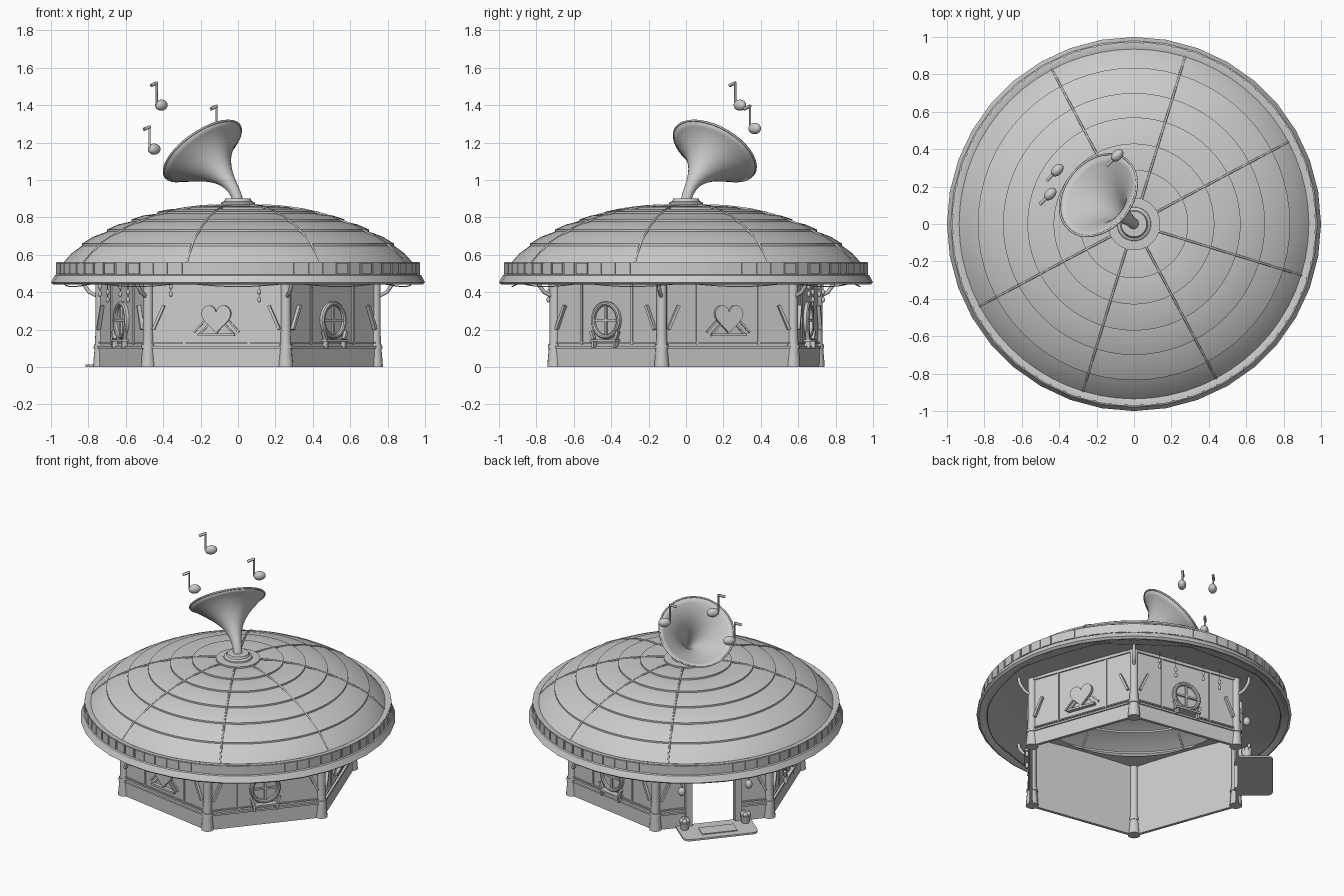
import bpy, bmesh
from math import sin, cos, pi, radians
from mathutils import Matrix, Vector

cube = bpy.data.objects.get("Cube")
if cube:
    bpy.data.objects.remove(cube)

grey = bpy.data.materials.new("plain_grey")
grey.use_nodes = True
grey.diffuse_color = (0.6, 0.6, 0.6, 1)
grey.node_tree.nodes["Principled BSDF"].inputs["Base Color"].default_value = (0.6, 0.6, 0.6, 1)

T = Matrix.Translation
POST_R = 0.757
APOTHEM = POST_R * cos(pi / 6)
HALF = POST_R / 2
WALL_TOP = 0.505
TURN = 350  # heading of the first corner post


def finish(name, bm, matrix=Matrix()):
    bmesh.ops.recalc_face_normals(bm, faces=bm.faces)
    mesh = bpy.data.meshes.new(name)
    bm.to_mesh(mesh)
    bm.free()
    mesh.materials.append(grey)
    ob = bpy.data.objects.new(name, mesh)
    ob.matrix_world = matrix
    bpy.context.collection.objects.link(ob)
    return ob


def box(name, M, loc, size, tilt=0):
    bm = bmesh.new()
    bmesh.ops.create_cube(bm, size=1)
    bmesh.ops.scale(bm, vec=size, verts=bm.verts)
    return finish(name, bm, M @ T(loc) @ Matrix.Rotation(tilt, 4, 'Y'))


def ball(name, M, loc, size):
    bm = bmesh.new()
    bmesh.ops.create_uvsphere(bm, u_segments=14, v_segments=8, radius=1)
    bmesh.ops.scale(bm, vec=size, verts=bm.verts)
    return finish(name, bm, M @ T(loc))


def lathe(name, profile, segs, M=Matrix(), closed=False):
    bm = bmesh.new()
    verts = [bm.verts.new((r, 0, z)) for r, z in profile]
    pairs = list(zip(verts, verts[1:])) + ([(verts[-1], verts[0])] if closed else [])
    edges = [bm.edges.new(p) for p in pairs]
    bmesh.ops.spin(bm, geom=verts + edges, axis=(0, 0, 1), cent=(0, 0, 0),
                   angle=2 * pi, steps=segs, use_merge=True)
    bmesh.ops.remove_doubles(bm, verts=bm.verts, dist=0.0001)
    return finish(name, bm, M)


def tube(name, points, radius, M=Matrix(), cyclic=False):
    curve = bpy.data.curves.new(name, 'CURVE')
    curve.dimensions = '3D'
    curve.bevel_depth = radius
    curve.bevel_resolution = 1
    curve.use_fill_caps = True
    spline = curve.splines.new('POLY')
    spline.points.add(len(points) - 1)
    for p, co in zip(spline.points, points):
        p.co = (*co, 1)
    spline.use_cyclic_u = cyclic
    curve.materials.append(grey)
    ob = bpy.data.objects.new(name, curve)
    ob.matrix_world = M
    bpy.context.collection.objects.link(ob)


def plate(name, outline, depth, M):
    # Outline lies in the local xz plane, extruded along y
    bm = bmesh.new()
    face = bm.faces.new([bm.verts.new((x, 0, z)) for x, z in outline])
    out = bmesh.ops.extrude_face_region(bm, geom=[face])
    bmesh.ops.translate(bm, vec=(0, depth, 0),
                        verts=[v for v in out["geom"] if isinstance(v, bmesh.types.BMVert)])
    return finish(name, bm, M)


def wall_frame(step):
    # Local x runs along the wall, y points outward
    return Matrix.Rotation(radians(TURN + 30 + 60 * step - 90), 4, 'Z') @ T((0, APOTHEM, 0))


# Stepped dome with ribs, one bay left plain above the door
tiers = [(0.935, 0.557), (0.835, 0.648), (0.70, 0.724), (0.57, 0.778),
         (0.43, 0.82), (0.29, 0.844), (0.14, 0.855)]
lip = 0.011
dome, rib = [], []
for i, (r, z) in enumerate(tiers):
    r2, z2 = tiers[i + 1] if i < len(tiers) - 1 else (0.0, 0.862)
    z += lip if i else 0
    dome += [(r, z), ((r + r2) / 2 + 0.004, (z + z2) / 2 + 0.006), (r2, z2)]
    rib += [(r, z - 0.002), ((r + r2) / 2, (z + z2) / 2 + 0.006)]
lathe("roof_dome", dome, 64)
for k in range(8):
    if k != 3:
        M = Matrix.Rotation(radians(28 + 45 * k), 4, 'Z')
        tube("roof_rib", [(r, 0, z) for r, z in rib[:-1]], 0.006, M)

# Eave rim, flared skirt and soffit
lathe("roof_eave", [(0.92, 0.55), (0.945, 0.56), (0.97, 0.56), (0.97, 0.495), (0.98, 0.49),
                    (1.0, 0.452), (0.985, 0.44), (0.955, 0.45), (0.92, 0.49)], 36, closed=True)
lathe("roof_soffit", [(0.96, 0.452), (0.8, 0.488), (0.62, 0.505)], 48)
TILES = 72
for k in range(TILES):
    M = Matrix.Rotation(2 * pi * k / TILES, 4, 'Z')
    box("rim_tile", M, (0.965, 0, 0.527), (0.016, 0.072, 0.06))

# Draped string under the eave
steps = 160
tube("eave_string", [(0.93 * cos(2 * pi * i / steps), 0.93 * sin(2 * pi * i / steps),
                      0.45 - 0.02 * abs(sin(10 * pi * i / steps))) for i in range(steps)],
     0.003, cyclic=True)

# Posts with flared feet
for k in range(6):
    M = Matrix.Rotation(radians(TURN + 60 * k), 4, 'Z') @ T((POST_R - 0.01, 0, 0))
    lathe("corner_post", [(0, 0), (0.04, 0), (0.038, 0.03), (0.029, 0.13), (0.027, 0.2),
                          (0.027, 0.53), (0, 0.53)], 14, M)
    lathe("post_collar", [(0.03, 0.1), (0.037, 0.1), (0.035, 0.12), (0.028, 0.12)], 14, M)
    tube("post_bracket", [(0.02, 0, 0.38), (0.06, 0, 0.4), (0.09, 0, 0.44), (0.1, 0, 0.49)], 0.011, M)


def trim(M, sides):
    # Base boards and rails for the given stretches of a wall
    for x0, x1 in sides:
        c, w = (x0 + x1) / 2, x1 - x0
        box("base_board", M, (c, -0.002, 0.05), (w, 0.02, 0.1))
        box("base_rail", M, (c, 0.004, 0.105), (w, 0.026, 0.012))
        box("thin_rail", M, (c, 0.002, 0.13), (w, 0.014, 0.008))
        box("top_rail", M, (c, 0.002, 0.487), (w, 0.014, 0.02))
    for s in (-1, 1):
        box("wall_brace", M, (s * (HALF - 0.065), 0.014, 0.265), (0.015, 0.02, 0.14), s * -0.42)


def full_wall(M):
    box("wall", M, (0, -0.006, WALL_TOP / 2), (2 * HALF, 0.012, WALL_TOP))
    trim(M, [(-HALF, HALF)])
    for s in (-1, 1):
        box("wall_batten", M, (s * 0.175, 0.002, 0.3), (0.012, 0.01, 0.36))


def window(M):
    face = M @ T((0, 0, 0.25)) @ Matrix.Rotation(-pi / 2, 4, 'X')
    lathe("window_pane", [(0, 0.004), (0.09, 0.004), (0.09, 0)], 28, face)
    lathe("window_ring", [(0.078, 0), (0.078, 0.018), (0.085, 0.023), (0.094, 0.023),
                          (0.1, 0.016), (0.1, 0)], 28, face)
    box("window_bar", M, (0, 0.008, 0.25), (0.012, 0.016, 0.17))
    box("window_bar", M, (0, 0.008, 0.25), (0.17, 0.016, 0.012))
    box("window_sill", M, (0, 0.02, 0.142), (0.18, 0.04, 0.012))
    for s in (-1, 1):
        box("sill_bracket", M, (s * 0.075, 0.018, 0.12), (0.014, 0.03, 0.035))
        box("sill_latch", M, (s * 0.085, 0.02, 0.17), (0.016, 0.02, 0.045), s * 0.4)


def heart(M):
    outline = []
    for i in range(32):
        t = 2 * pi * i / 32
        h = 13 * cos(t) - 5 * cos(2 * t) - 2 * cos(3 * t) - cos(4 * t)
        outline.append((0.08 * sin(t) ** 3, 0.264 + 0.0055 * h))
    plate("heart_panel", outline, 0.022, M)
    box("heart_shelf", M, (0, 0.012, 0.172), (0.2, 0.026, 0.014))
    for s in (-1, 1):
        for x, z in ((0.07, 0.2), (0.095, 0.215)):
            box("heart_stick", M, (s * x, 0.005, z), (0.01, 0.01, 0.08), s * -0.75)


def hanging_drops(M, offsets):
    for i, x in enumerate(offsets):
        low = 0.36 + 0.03 * (i % 2)
        tube("drop_string", [(x, 0.05, 0.5), (x, 0.05, low)], 0.002, M)
        for j in range(2):
            ball("hanging_drop", M, (x, 0.05, low + 0.04 * j), (0.01, 0.01, 0.016))


for step in (1, 3, 5):
    M = wall_frame(step)
    full_wall(M)
    window(M)
    if step != 5:
        hanging_drops(M, [-0.22, -0.1, 0.1, 0.22])
for step in (0, 4):
    M = wall_frame(step)
    full_wall(M)
    heart(M)
    if step == 4:
        hanging_drops(M, [-0.24, 0.24])

# Doorway wall
D = wall_frame(2)
JAMB = 0.14
mid, width = (HALF + JAMB) / 2, HALF - JAMB
for s in (-1, 1):
    box("door_side_wall", D, (s * mid, -0.006, WALL_TOP / 2), (width, 0.012, WALL_TOP))
    box("door_jamb", D, (s * (JAMB + 0.022), 0.005, 0.22), (0.045, 0.05, 0.44))
    # Potted plant and lamp beside the door
    pot = D @ T((s * 0.2, 0.06, 0))
    lathe("plant_pot", [(0, 0.005), (0.024, 0.005), (0.034, 0.06), (0.028, 0.062), (0, 0.055)], 12, pot)
    for k in range(5):
        ball("plant_leaf", pot, (0.018 * cos(k * 1.26), 0.018 * sin(k * 1.26), 0.07), (0.016, 0.016, 0.02))
    tube("lamp_arm", [(s * 0.22, 0, 0.33), (s * 0.22, 0.05, 0.34), (s * 0.22, 0.06, 0.3)], 0.005, D)
    ball("door_lamp", D, (s * 0.22, 0.06, 0.275), (0.024, 0.024, 0.03))
trim(D, [(-HALF, -JAMB - 0.04), (JAMB + 0.04, HALF)])
box("door_lintel", D, (0, -0.005, (0.43 + WALL_TOP) / 2), (2 * JAMB + 0.02, 0.04, WALL_TOP - 0.43))

# Doorstep with rounded outer corners and a mat
outline = [(-0.245, 0), (0.245, 0)]
for cx, a0 in ((0.205, 0), (-0.205, 90)):
    outline += [(cx + 0.04 * cos(radians(a0 + a)), -0.185 - 0.04 * sin(radians(a0 + a)))
                for a in (0, 30, 60, 90)]
plate("doorstep", outline, 0.012, D @ Matrix.Rotation(pi / 2, 4, 'X'))
box("door_mat", D, (0, 0.125, 0.014), (0.23, 0.1, 0.008))

# Cap and bent horn on the roof
lathe("horn_cap", [(0.11, 0.855), (0.092, 0.866), (0.09, 0.878), (0.074, 0.886), (0.068, 0.9), (0, 0.902)], 24)
path = [Vector(p) for p in ((0, 0, 0.885), (0.025, 0, 0.985), (0.15, 0, 1.05), (0.245, 0, 1.155))]
bm = bmesh.new()
rings, N, SEG = [], 20, 36
for i in range(N + 1):
    t = i / N
    u = 1 - t
    c = path[0] * u**3 + path[1] * 3 * u * u * t + path[2] * 3 * u * t * t + path[3] * t**3
    d = (path[1] - path[0]) * u * u + (path[2] - path[1]) * 2 * u * t + (path[3] - path[2]) * t * t
    d.normalize()
    side, up = Vector((0, 1, 0)), Vector((-d.z, 0, d.x))
    r = 0.025 + 0.217 * t**3
    circle = [c + r * (cos(2 * pi * k / SEG) * side + sin(2 * pi * k / SEG) * up) for k in range(SEG)]
    rings.append([bm.verts.new(p) for p in circle])
for a, b in zip(rings, rings[1:]):
    for k in range(SEG):
        n = (k + 1) % SEG
        bm.faces.new((a[k], a[n], b[n], b[k]))
HORN = Matrix.Rotation(radians(141), 4, 'Z')
horn = finish("horn", bm, HORN)
solid = horn.modifiers.new("thickness", 'SOLIDIFY')
solid.thickness = 0.007
solid.offset = 0
tube("horn_rim", circle, 0.006, HORN, cyclic=True)

# Floating music notes, heads flattened along a diagonal
for spot in ((-0.41, 0.288, 1.4), (-0.448, 0.16, 1.165), (-0.09, 0.367, 1.275)):
    M = T(spot) @ Matrix.Rotation(pi / 4, 4, 'Z')
    ball("note_head", M, (0, 0, 0), (0.04, 0.027, 0.03))
    tube("note_stem", [(-0.035, 0, 0), (-0.035, 0, 0.125)], 0.006, M)
    tube("note_flag", [(-0.033, 0, 0.12), (-0.078, 0, 0.105)], 0.009, M)

# Smooth shading with sharp edges kept
bpy.ops.object.select_all(action='DESELECT')
for ob in bpy.context.collection.objects:
    if ob.type == 'MESH' and ob.data.materials and ob.data.materials[0] == grey:
        ob.select_set(True)
        bpy.context.view_layer.objects.active = ob
bpy.ops.object.shade_smooth_by_angle(angle=radians(35))
